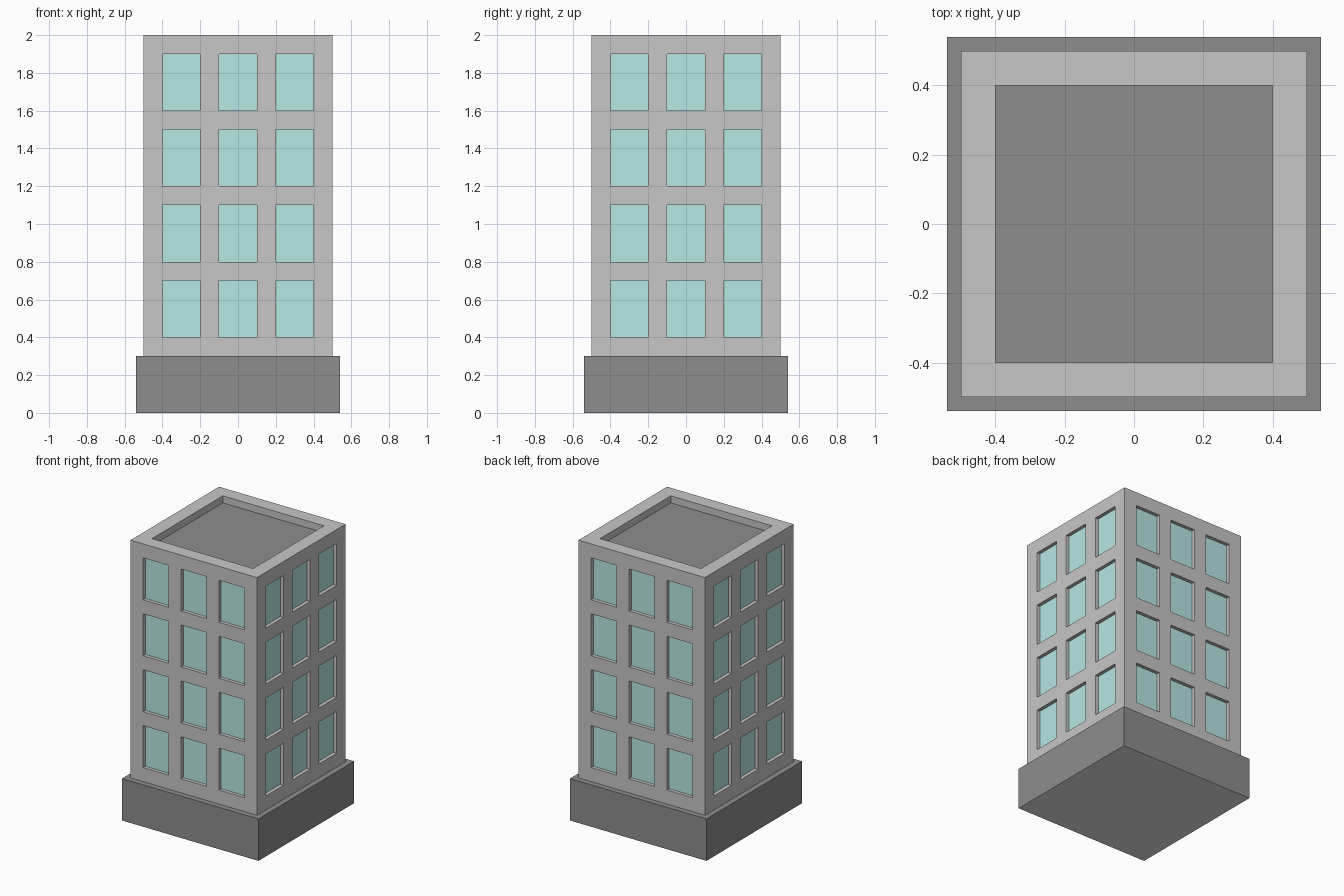
import bpy, bmesh
from mathutils import Matrix, Vector

if "Cube" in bpy.data.objects:
    bpy.data.objects.remove(bpy.data.objects["Cube"])

WINDOW_X = [(-0.4, -0.2), (-0.1, 0.1), (0.2, 0.4)]
WINDOW_Z = [(0.4, 0.7), (0.8, 1.1), (1.2, 1.5), (1.6, 1.9)]
BASE_TOP, TOP = 0.3, 2.0
HALF, BASE_HALF = 0.5, 0.54
WINDOW_DEPTH, ROOF_DEPTH, PARAPET = 0.025, 0.05, 0.1


def material(name, rgb):
    m = bpy.data.materials.new(name)
    m.diffuse_color = (*rgb, 1)
    m.use_nodes = True
    m.node_tree.nodes["Principled BSDF"].inputs["Base Color"].default_value = m.diffuse_color
    return m


light = material("light_grey_wall", (0.572, 0.572, 0.572))
dark = material("dark_grey_stone", (0.268, 0.268, 0.268))
glass = material("pale_teal_glass", (0.47, 0.8, 0.775))
white = material("off_white_underside", (0.8, 0.8, 0.8))


def box(half, z0, z1):
    bm = bmesh.new()
    mat = Matrix.Translation((0, 0, (z0 + z1) / 2)) @ Matrix.Diagonal((2 * half, 2 * half, z1 - z0, 1))
    bmesh.ops.create_cube(bm, size=1, matrix=mat)
    return bm


def finish(bm, name, mats):
    me = bpy.data.meshes.new(name)
    bm.to_mesh(me)
    bm.free()
    for m in mats:
        me.materials.append(m)
    bpy.context.collection.objects.link(bpy.data.objects.new(name, me))


# Plinth: box whose top is a ledge around the walls, with a pale underside
bm = box(BASE_HALF, 0, BASE_TOP)
top = [f for f in bm.faces if f.normal.z > 0.5]
bmesh.ops.inset_individual(bm, faces=top, thickness=BASE_HALF - HALF, use_even_offset=True)
bmesh.ops.delete(bm, geom=top, context='FACES')
bm.normal_update()
for f in bm.faces:
    f.material_index = 1 if f.normal.z < -0.5 else 0
finish(bm, "plinth", [dark, white])

# Walls: open box cut along the window lines, with recessed glass
bm = box(HALF, BASE_TOP, TOP)
bmesh.ops.delete(bm, geom=[f for f in bm.faces if abs(f.normal.z) > 0.5], context='FACES_ONLY')
cuts = [(axis, v) for axis in (0, 1) for pair in WINDOW_X for v in pair]
cuts += [(2, v) for pair in WINDOW_Z for v in pair]
for axis, v in cuts:
    n = Vector((0, 0, 0))
    n[axis] = 1
    bmesh.ops.bisect_plane(bm, geom=bm.verts[:] + bm.edges[:] + bm.faces[:],
                           dist=1e-5, plane_co=n * v, plane_no=n)
bm.normal_update()


def is_window(f):
    c = f.calc_center_median()
    across = c.y if abs(f.normal.x) > 0.5 else c.x
    return (any(a < across < b for a, b in WINDOW_X)
            and any(a < c.z < b for a, b in WINDOW_Z))


panes = [f for f in bm.faces if is_window(f)]
bmesh.ops.inset_individual(bm, faces=panes, thickness=0, depth=-WINDOW_DEPTH)
for f in bm.faces:
    f.material_index = 0
for f in panes:
    f.material_index = 1
finish(bm, "walls_and_windows", [light, glass])

# Roof: parapet rim around a sunken dark floor
bm = bmesh.new()
bmesh.ops.create_grid(bm, x_segments=1, y_segments=1, size=HALF, matrix=Matrix.Translation((0, 0, TOP)))
floor = bm.faces[:]
bm.normal_update()
bmesh.ops.inset_individual(bm, faces=floor, thickness=PARAPET, use_even_offset=True)
bmesh.ops.inset_individual(bm, faces=floor, thickness=0, depth=-ROOF_DEPTH)
for f in floor:
    f.material_index = 1
finish(bm, "roof_and_parapet", [light, dark])
